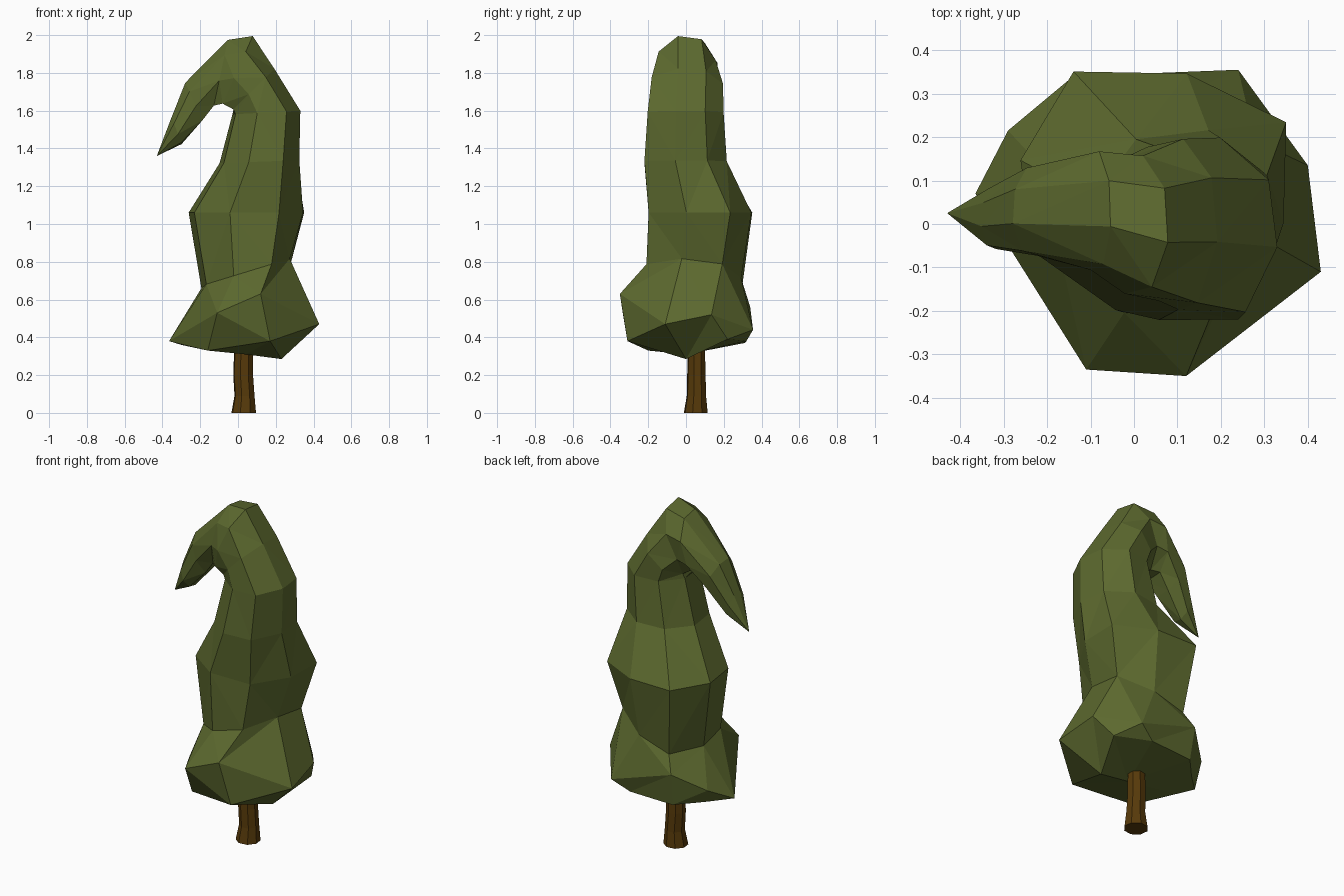
import bpy, bmesh, math, random
from mathutils import Vector

if "Cube" in bpy.data.objects:
    bpy.data.objects.remove(bpy.data.objects["Cube"])

random.seed(4)
N = 8


def material(name, color):
    m = bpy.data.materials.new(name)
    m.diffuse_color = (*color, 1)
    m.use_nodes = True
    m.node_tree.nodes["Principled BSDF"].inputs["Base Color"].default_value = m.diffuse_color
    return m


def ring(cx, cy, cz, ru, ry, tilt, corners=(), drop=0.0):
    """Octagon whose x axis is tilted up by `tilt` degrees in the xz plane.
    Listed corners are pushed outwards, `drop` lowers the back side."""
    t = math.radians(tilt)
    pts = []
    for i in range(N):
        a = math.radians(-15 + 360 * i / N)
        k = random.uniform(0.985, 1.015) * (1.14 if i in corners else 1)
        u, v = ru * k * math.cos(a), ry * k * math.sin(a)
        pts.append(Vector((cx + u * math.cos(t), cy + v,
                           cz + u * math.sin(t) - drop * max(v, 0))))
    return pts


def loft(name, rings, start, end, mat):
    """Skin a stack of octagons and close both ends on a point."""
    bm = bmesh.new()
    rows = [[bm.verts.new(p) for p in r] for r in rings]
    first, last = bm.verts.new(start), bm.verts.new(end)
    for lo, hi in zip(rows, rows[1:]):
        for i in range(N):
            j = (i + 1) % N
            bm.faces.new((lo[i], lo[j], hi[j], hi[i]))
    for i in range(N):
        j = (i + 1) % N
        bm.faces.new((first, rows[0][j], rows[0][i]))
        bm.faces.new((last, rows[-1][i], rows[-1][j]))
    bmesh.ops.triangulate(bm, faces=bm.faces[:], quad_method='SHORT_EDGE')
    bmesh.ops.recalc_face_normals(bm, faces=bm.faces[:])
    me = bpy.data.meshes.new(name)
    bm.to_mesh(me)
    bm.free()
    me.materials.append(mat)
    ob = bpy.data.objects.new(name, me)
    bpy.context.collection.objects.link(ob)
    return ob


green = material("leaf_green", (0.108, 0.142, 0.028))
brown = material("bark_brown", (0.095, 0.042, 0.003))

# Trunk: slightly flared, wobbly octagonal post
trunk = [ring(0.03, 0.052, 0.0, 0.068, 0.065, 0),
         ring(0.034, 0.055, 0.09, 0.055, 0.053, 0),
         ring(0.027, 0.055, 0.20, 0.054, 0.05, 0),
         ring(0.03, 0.055, 0.40, 0.05, 0.045, 0)]
loft("trunk", trunk, (0.03, 0.052, 0), (0.03, 0.055, 0.40), brown)

# Foliage skirt: irregular underside and widest rim
underside = [(0.23, 0, 0.285), (0.325, 0.22, 0.39), (0.14, 0.32, 0.38), (-0.13, 0.31, 0.37),
             (-0.25, 0.18, 0.37), (-0.30, 0.0, 0.36), (-0.16, -0.20, 0.33), (0.17, -0.31, 0.38)]
rim = [(0.43, -0.11, 0.47), (0.40, 0.135, 0.52), (0.24, 0.355, 0.44), (-0.14, 0.34, 0.56),
       (-0.29, 0.215, 0.46), (-0.365, 0.07, 0.38), (-0.11, -0.335, 0.53), (0.12, -0.35, 0.63)]

# Foliage body: waist, bulge, neck, then the arch bending over to the drooping tip
body = [(0.04, 0.045, 0.745, 0.25, 0.255, 17, (1, 3, 7), 0.2),
        (0.04, 0.075, 1.06, 0.315, 0.28, 0, (1, 3, 7)),
        (0.115, 0.00, 1.33, 0.22, 0.225, 2, (7,)),
        (0.15, 0.00, 1.59, 0.187, 0.205, 3, (7,)),
        (0.085, 0.01, 1.715, 0.155, 0.195, 45, (5, 7)),
        (0.00, 0.00, 1.82, 0.20, 0.165, 66, (5,)),
        (-0.09, 0.03, 1.805, 0.182, 0.14, 78, (5,)),
        (-0.235, 0.028, 1.65, 0.112, 0.105, 114, (5,)),
        (-0.325, 0.013, 1.495, 0.08, 0.072, 110)]
rings = [underside, rim] + [ring(*b) for b in body]
loft("foliage", rings, (0.04, 0.0, 0.31), (-0.43, 0.025, 1.36), green)
